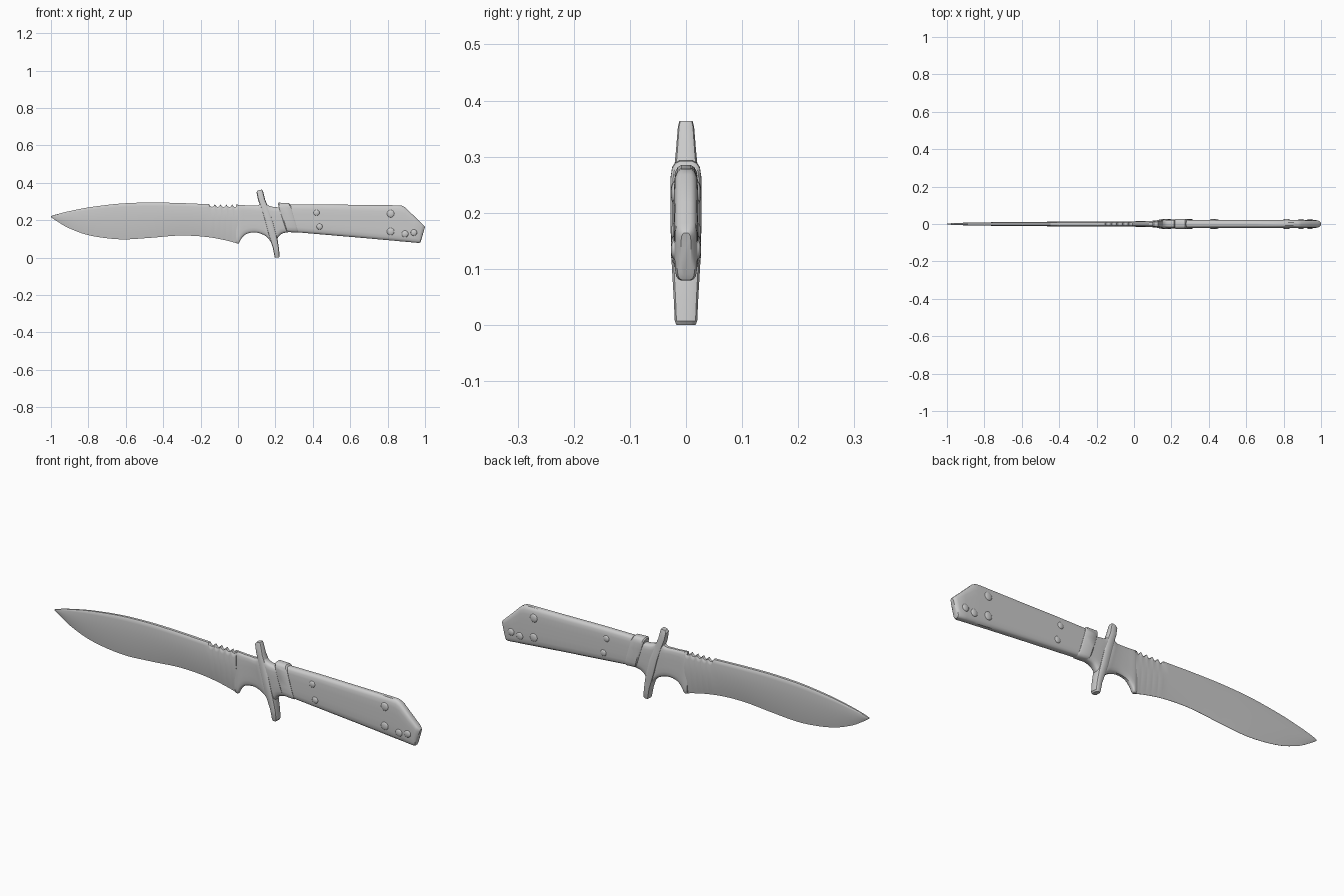
import bpy, bmesh, math
from mathutils import Vector, Matrix

steel = bpy.data.materials.new("plain grey")
steel.diffuse_color = (0.6, 0.6, 0.6, 1)


def finish(bm, name, angle=35):
    bmesh.ops.remove_doubles(bm, verts=bm.verts, dist=0.00005)
    bmesh.ops.recalc_face_normals(bm, faces=bm.faces)
    me = bpy.data.meshes.new(name)
    bm.to_mesh(me)
    bm.free()
    me.materials.append(steel)
    ob = bpy.data.objects.new(name, me)
    bpy.context.collection.objects.link(ob)
    bpy.ops.object.select_all(action='DESELECT')
    ob.select_set(True)
    bpy.context.view_layer.objects.active = ob
    bpy.ops.object.shade_smooth_by_angle(angle=math.radians(angle))
    return ob


def loft(name, stations, profile):
    """Station: (ax, az, bx, bz, half thickness); profile: (t from a to b, side scale)."""
    ring = profile + [(t, -s) for t, s in reversed(profile)]
    bm = bmesh.new()
    rows = []
    for ax, az, bx, bz, h in stations:
        rows.append([bm.verts.new((ax + (bx - ax) * t, s * h, az + (bz - az) * t))
                     for t, s in ring])
    n = len(ring)
    for p, q in zip(rows, rows[1:]):
        for i in range(n):
            j = (i + 1) % n
            bm.faces.new((p[i], p[j], q[j], q[i]))
    bm.faces.new(rows[0])
    bm.faces.new(rows[-1])
    return finish(bm, name)


def smooth(pts, steps=6):
    """Catmull-Rom interpolation through tuples."""
    v = [pts[0]] + pts + [pts[-1]]
    out = []
    for k in range(1, len(v) - 2):
        for s in range(steps):
            t = s / steps
            out.append(tuple(0.5 * (2 * b + (c - a) * t + (2 * a - 5 * b + 4 * c - d) * t * t
                                    + (3 * b - a - 3 * c + d) * t ** 3)
                             for a, b, c, d in zip(*v[k - 1:k + 3])))
    return out + [pts[-1]]


blade_section = [(0, .06), (.12, .35), (.3, .68), (.5, .93), (.65, 1), (.9, 1), (.97, .85), (1, .55)]
round_section = [(0, .4), (.025, .68), (.08, .88), (.18, .97), (.35, 1),
                 (.65, 1), (.82, .97), (.92, .88), (.975, .68), (1, .4)]

# Blade: (x, cutting edge z, spine z, half thickness)
curve = smooth([(-1, .217, .222, .002), (-.965, .193, .233, .005), (-.9, .156, .249, .007),
                (-.79, .118, .270, .009), (-.63, .098, .289, .011), (-.47, .106, .295, .012),
                (-.31, .118, .292, .013), (-.155, .109, .286, .013), (0, .075, .284, .014)])
# Saw notches along the spine near the guard
main = [c for c in curve if c[0] < -.156]
for i in range(41):
    u = i / 40
    x = -.155 + .155 * u
    notch = .014 * abs(math.sin(math.pi * 5 * u)) ** .8
    main.append((x, .109 - .021 * u - .013 * u * u, .286 - .002 * u - notch, .013 + .001 * u))
loft("blade", [(x, a, x, b, h) for x, a, b, h in main], blade_section)

# Ricasso with finger notch, flaring into the guard
loft("ricasso", smooth([(-.012, .08, -.012, .284, .010), (.004, .077, 0, .283, .014),
                        (.018, .102, .015, .282, .015), (.045, .127, .04, .28, .015),
                        (.09, .135, .07, .279, .016), (.13, .125, .095, .278, .018),
                        (.16, .105, .11, .282, .02), (.185, .07, .122, .295, .02)], 4), round_section)

# Guard: slanted cross piece, stacked upward
guard = [(.197, .218, 0, .017), (.195, .223, .007, .020), (.187, .219, .05, .022),
         (.170, .211, .10, .025), (.157, .202, .14, .027), (.142, .187, .20, .027),
         (.121, .162, .27, .022), (.107, .145, .31, .018), (.099, .134, .35, .0145),
         (.107, .129, .36, .012)]
loft("guard", [(l, z, r, z + (.004 if z > .34 else 0), h) for l, r, z, h in guard],
     [(0, .5), (.08, .85), (.25, 1), (.75, 1), (.92, .85), (1, .5)])

# Neck between guard and collar
loft("neck", smooth([(.195, .075, .135, .31, .02), (.215, .11, .16, .282, .022),
                     (.24, .13, .185, .272, .023), (.29, .139, .235, .268, .023)], 5), round_section)

# Collar band
loft("collar", [(.258, .142, .213, .288, .024), (.264, .137, .218, .294, .028),
                (.315, .134, .272, .292, .028), (.322, .137, .279, .286, .024)], round_section)

# Grip with angled butt
loft("grip", [(.30, .137, .265, .285, .022), (.45, .124, .45, .285, .022),
              (.65, .107, .65, .282, .022), (.83, .091, .85, .280, .022),
              (.86, .088, .875, .278, .022), (.885, .086, .895, .268, .022),
              (.93, .082, .945, .219, .021), (.962, .079, .985, .181, .020),
              (.973, .080, .994, .172, .016), (.978, .088, 1.0, .164, .009)], round_section)

# Rivets on both sides of the grip
rivets = [(.42, .24, .016), (.436, .166, .016), (.816, .235, .020),
          (.816, .14, .020), (.893, .127, .018), (.94, .134, .017)]
for k, (x, z, r) in enumerate(rivets):
    bm = bmesh.new()
    for side in (-1, 1):
        bmesh.ops.create_uvsphere(bm, u_segments=20, v_segments=10, radius=1,
                                  matrix=Matrix.Translation((x, side * .0205, z))
                                  @ Matrix.Diagonal((r, .0065, r, 1)))
    finish(bm, f"rivet_{k + 1}", 60)
